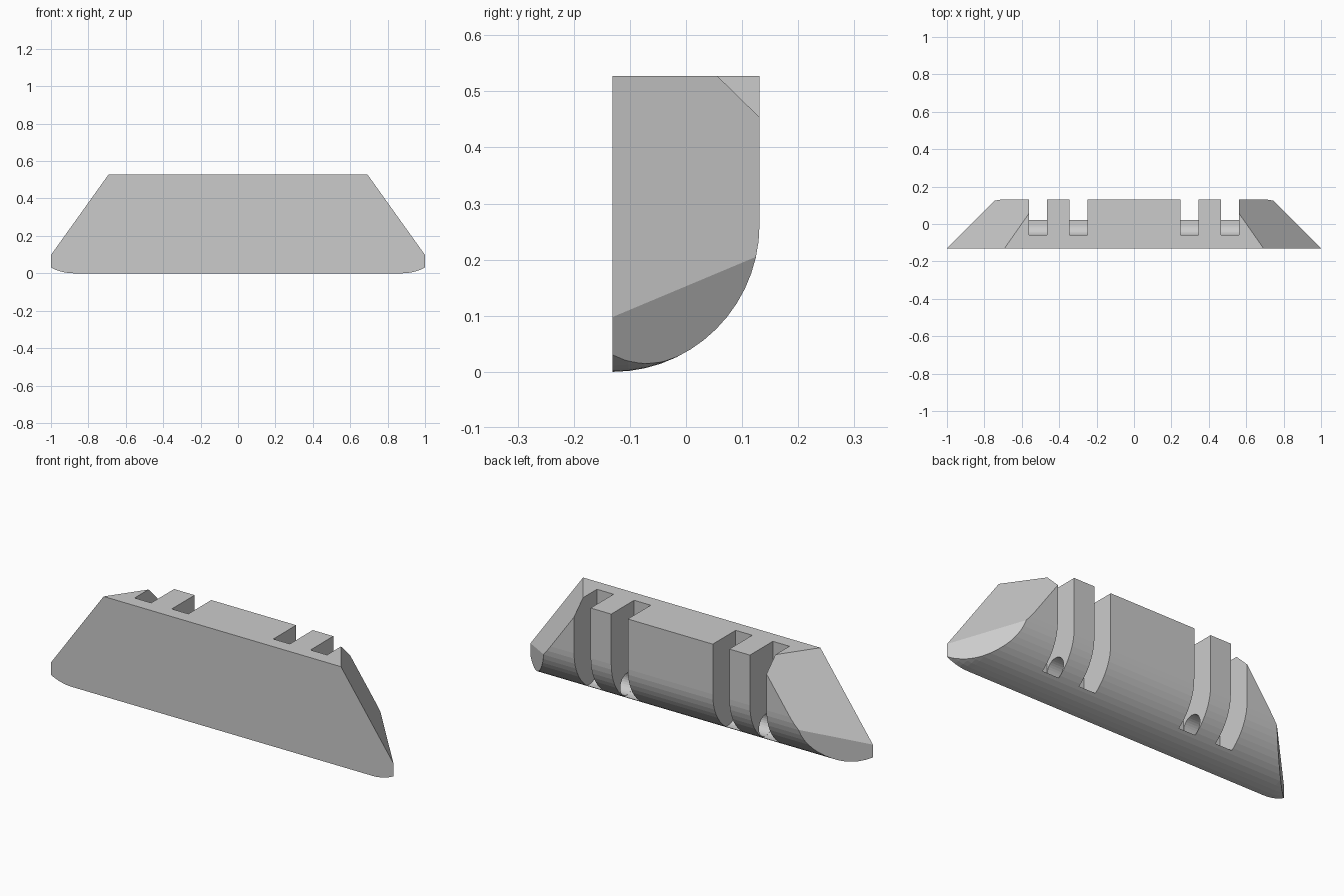
import bpy, bmesh
from math import sin, cos, pi, sqrt
from mathutils import Vector

if "Cube" in bpy.data.objects:
    bpy.data.objects.remove(bpy.data.objects["Cube"])

FRONT, R, TOP = -0.131, 0.262, 0.527   # front plane, belly radius, height
BEND = 0.878                           # where the belly starts to curl up
ARC = 14


def add_object(name, bm):
    bmesh.ops.recalc_face_normals(bm, faces=bm.faces)
    mesh = bpy.data.meshes.new(name)
    bm.to_mesh(mesh)
    bm.free()
    obj = bpy.data.objects.new(name, mesh)
    bpy.context.collection.objects.link(obj)
    return obj


def loft(sections):
    """Skin a row of (x, [(y, z), ...]) cross-sections and cap both ends."""
    bm = bmesh.new()
    loops = [[bm.verts.new((x, y, z)) for y, z in pts] for x, pts in sections]
    n = len(loops[0])
    for a, b in zip(loops, loops[1:]):
        for i in range(n):
            j = (i + 1) % n
            bm.faces.new((a[i], a[j], b[j], b[i]))
    bm.faces.new(loops[0])
    bm.faces.new(loops[-1])
    return bm


def body_section(x):
    over = max(0, abs(x) - BEND)
    r = sqrt(R * R - over * over)
    pts = [(FRONT + r * sin(pi / 2 * i / ARC), R - r * cos(pi / 2 * i / ARC))
           for i in range(ARC + 1)]
    return x, pts + [(FRONT + r, TOP), (FRONT, TOP)]


# Body: flat front, rounded belly that curls up at both tips
tips = [BEND + 0.1525 * i / 6 for i in range(7)]
xs = [-x for x in reversed(tips)] + tips
bm = loft([body_section(x) for x in xs])
bmesh.ops.recalc_face_normals(bm, faces=bm.faces)

# Two bevel cuts at each end: a sloping upper one and an upright 45 degree one
for s in (1, -1):
    for point, normal in (((0.693, FRONT, TOP), (1, 0.70, 0.715)),
                          ((1.0, FRONT, 0), (1, 1, 0))):
        cut = bmesh.ops.bisect_plane(
            bm, geom=bm.verts[:] + bm.edges[:] + bm.faces[:], dist=1e-6,
            plane_co=Vector((s * point[0], point[1], point[2])),
            plane_no=Vector((s * normal[0], normal[1], normal[2])),
            clear_outer=True)
        edges = [e for e in cut["geom_cut"]
                 if isinstance(e, bmesh.types.BMEdge) and e.is_boundary]
        bmesh.ops.contextual_create(bm, geom=edges)
body = add_object("bar_body", bm)


def carve(name, x0, x1, profile):
    cutter = add_object(name, loft([(x0, profile), (x1, profile)]))
    cutter.hide_render = True
    mod = body.modifiers.new(name, 'BOOLEAN')
    mod.operation = 'DIFFERENCE'
    mod.solver = 'EXACT'
    mod.object = cutter
    bpy.context.view_layer.objects.active = body
    bpy.ops.object.modifier_apply(modifier=name)
    bpy.data.objects.remove(cutter)


# Strap slots with a filleted inner corner, joined in pairs by a round tunnel
CY, CZ, CR = -0.002, 0.108, 0.058
slot = [(CY - CR, 0.7), (0.3, 0.7), (0.3, CZ - CR)]
slot += [(CY - CR * sin(pi / 2 * i / 8), CZ - CR * cos(pi / 2 * i / 8)) for i in range(9)]
tunnel = [(CY + (CR - 0.0005) * cos(2 * pi * i / 32), CZ + (CR - 0.0005) * sin(2 * pi * i / 32))
          for i in range(32)]
for s in (1, -1):
    for x0, x1 in ((0.248, 0.345), (0.465, 0.562)):
        carve("slot_cutter", s * x0, s * x1, slot)
    carve("tunnel_cutter", s * 0.335, s * 0.475, tunnel)
